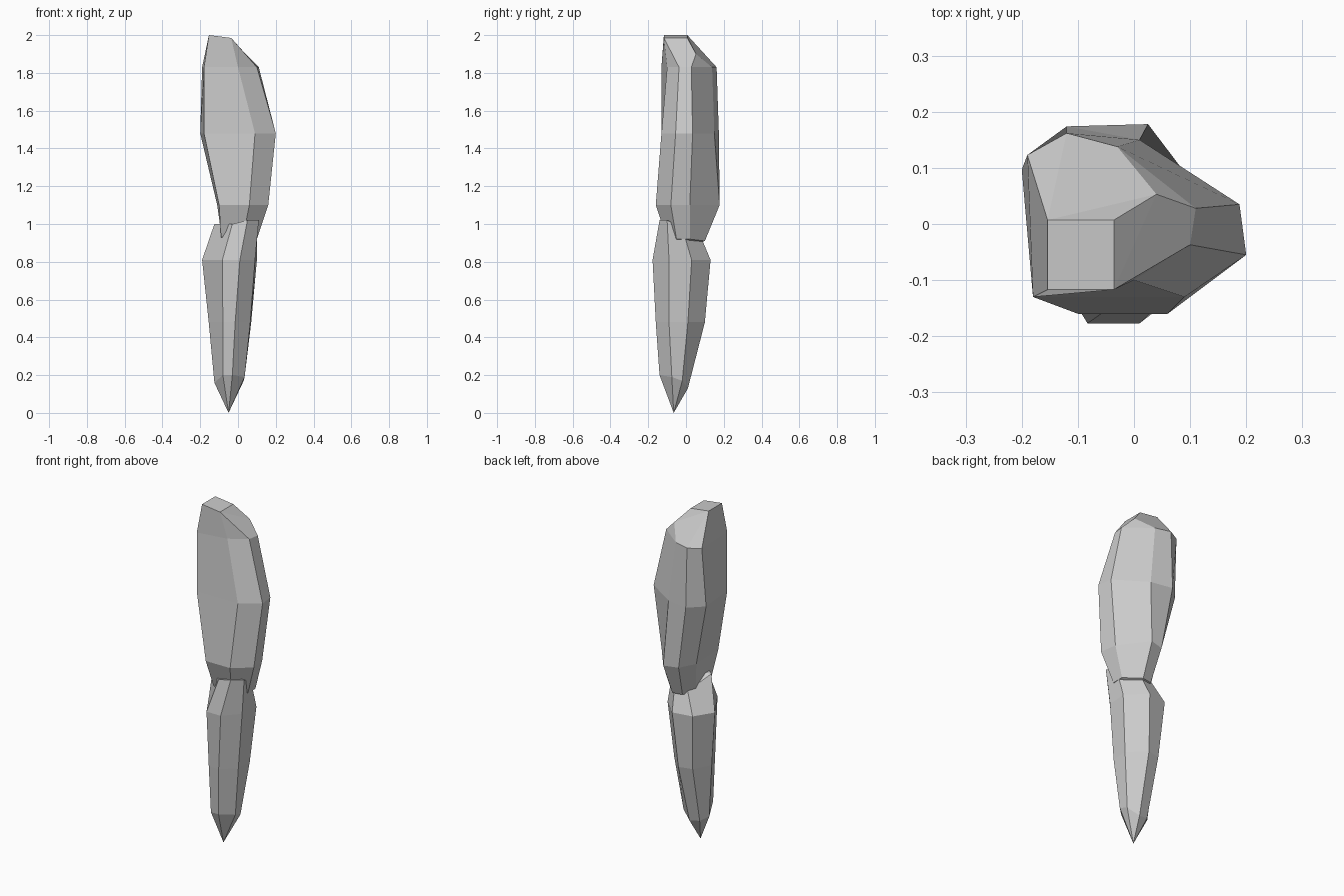
import bpy, bmesh

if "Cube" in bpy.data.objects:
    bpy.data.objects.remove(bpy.data.objects["Cube"])

# Single stone colour
stone = bpy.data.materials.new("grey_stone")
stone.diffuse_color = (0.6, 0.6, 0.6, 1)
stone.use_nodes = True
stone.node_tree.nodes["Principled BSDF"].inputs["Base Color"].default_value = stone.diffuse_color


def shard(name, low_tip, rings, high_tip):
    """Loft seven-sided rings upward and close both ends with a fan."""
    bm = bmesh.new()
    loops = [[bm.verts.new(p) for p in ring] for ring in rings]
    n = len(loops[0])
    for a, b in zip(loops, loops[1:]):
        for i in range(n):
            j = (i + 1) % n
            bm.faces.new((a[i], a[j], b[j], b[i]))
    for tip, loop in ((low_tip, loops[0]), (high_tip, loops[-1])):
        v = bm.verts.new(tip)
        for i in range(n):
            bm.faces.new((loop[i], loop[(i + 1) % n], v))
    bmesh.ops.remove_doubles(bm, verts=bm.verts, dist=0.0005)
    bmesh.ops.recalc_face_normals(bm, faces=bm.faces)
    mesh = bpy.data.meshes.new(name)
    bm.to_mesh(mesh)
    bm.free()
    mesh.materials.append(stone)
    obj = bpy.data.objects.new(name, mesh)
    bpy.context.collection.objects.link(obj)
    return obj


def level(z, *xy):
    return [(x, y, z) for x, y in xy]


# Lower shard: pointed foot, widest below the joint, slanted broken top
shard("lower_shard", (-.05, -.065, 0), [
    [(-.08, -.14, .20), (-.03, -.14, .20), (.035, -.075, .19), (.03, -.02, .17),
     (-.03, .01, .13), (-.09, 0, .14), (-.125, -.04, .16)],
    level(.48, (-.08, -.16), (-.015, -.16), (.065, -.09), (.07, .01),
          (-.02, .10), (-.10, .08), (-.155, -.02)),
    level(.81, (-.083, -.177), (.01, -.177), (.09, -.09), (.10, .03),
          (0, .13), (-.12, .11), (-.19, 0)),
    [(-.03, -.14, 1.0), (.05, -.14, 1.02), (.11, -.10, 1.02), (.10, -.02, .98),
     (.02, .08, .93), (-.06, .07, .93), (-.125, -.06, 1.0)],
], (0, -.03, 1.0))

# Upper shard: broad body with a bevelled crown
front, right, back = (-.036, -.117, 1.985), (.04, .053, 1.90), (-.154, .007, 2.0)
shard("upper_shard", (0, 0, .88), [
    [(-.09, -.10, .93), (.03, -.11, .95), (.10, -.05, .92), (.10, .02, .92),
     (.02, .10, .91), (-.04, .09, .91), (-.085, .03, .92)],
    level(1.1, (-.10, -.16), (.06, -.16), (.16, -.08), (.145, .02),
          (.025, .178), (-.06, .155), (-.11, .06)),
    level(1.48, (-.18, -.13), (.09, -.13), (.20, -.055), (.188, .035),
          (.01, .15), (-.12, .174), (-.20, .097)),
    level(1.83, (-.18, -.13), (0, -.10), (.10, -.037), (.11, .028),
          (-.03, .138), (-.12, .162), (-.19, .123)),
    [(-.154, -.117, 2.0), front, front, right, right, back, back],
], (-.036, .007, 1.985))
